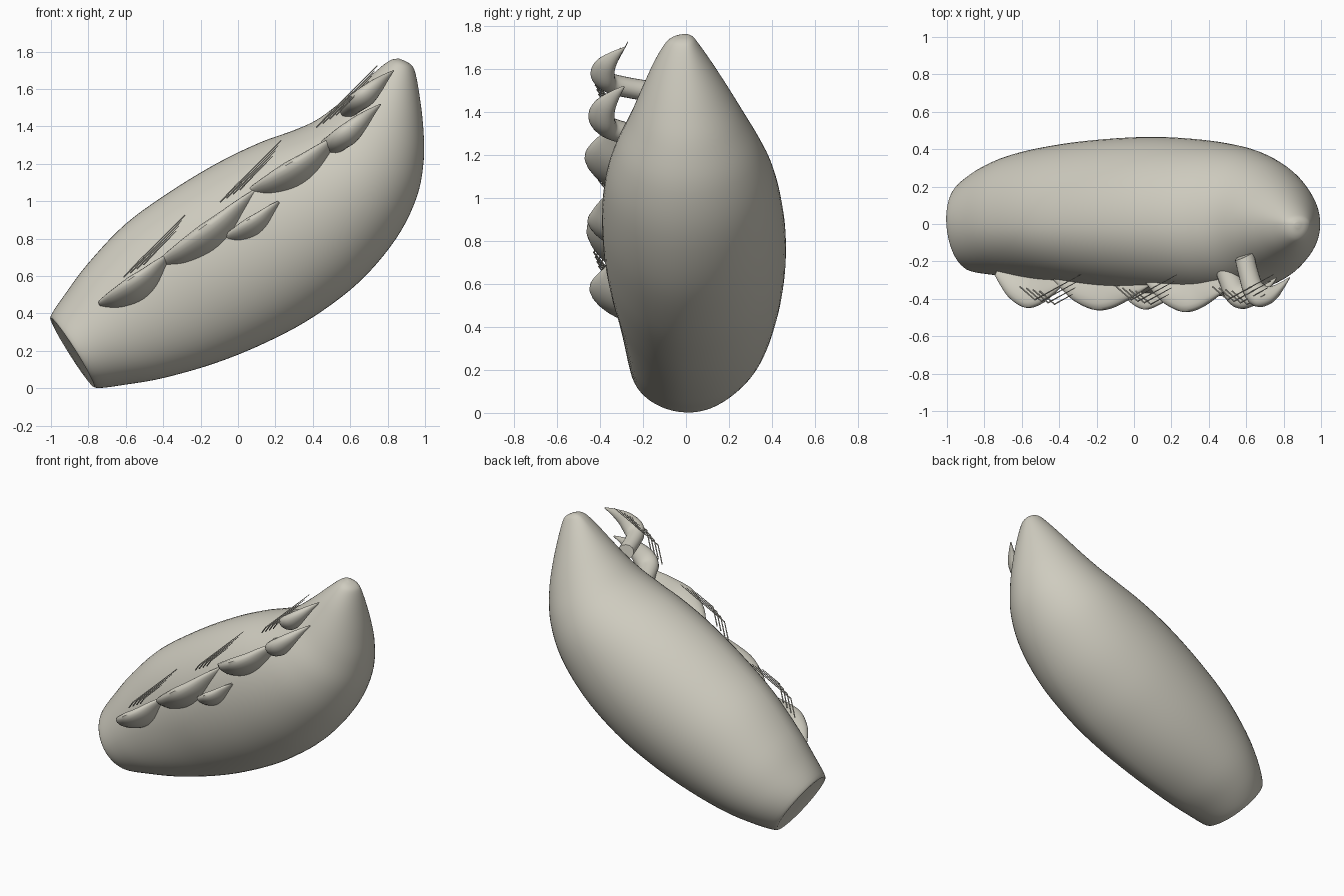
import bpy, bmesh, math
from mathutils import Vector as V

if "Cube" in bpy.data.objects:
    bpy.data.objects.remove(bpy.data.objects["Cube"])

mat = bpy.data.materials.new("warm_grey")
mat.diffuse_color = (0.62, 0.60, 0.52, 1)
mat.use_nodes = True
mat.node_tree.nodes["Principled BSDF"].inputs["Base Color"].default_value = mat.diffuse_color


def spline(rows, steps):
    """Catmull-Rom interpolation through rows of numbers."""
    out = []
    n = len(rows)
    for i in range(n - 1):
        a, b, c, d = rows[max(i - 1, 0)], rows[i], rows[i + 1], rows[min(i + 2, n - 1)]
        for s in range(steps):
            t = s / steps
            out.append([0.5 * (2 * q + (r - p) * t + (2 * p - 5 * q + 4 * r - w) * t * t
                               + (3 * q - p - 3 * r + w) * t ** 3)
                        for p, q, r, w in zip(a, b, c, d)])
    out.append(list(rows[-1]))
    return out


def skin(name, rings, angle=40):
    """Closed surface through a list of point rings."""
    bm = bmesh.new()
    loops = [[bm.verts.new(p) for p in ring] for ring in rings]
    n = len(loops[0])
    for a, b in zip(loops, loops[1:]):
        for i in range(n):
            j = (i + 1) % n
            bm.faces.new((a[i], a[j], b[j], b[i]))
    bm.faces.new(loops[0][::-1])
    bm.faces.new(loops[-1])
    bmesh.ops.recalc_face_normals(bm, faces=bm.faces)
    mesh = bpy.data.meshes.new(name)
    bm.to_mesh(mesh)
    bm.free()
    mesh.materials.append(mat)
    ob = bpy.data.objects.new(name, mesh)
    bpy.context.collection.objects.link(ob)
    bpy.ops.object.select_all(action='DESELECT')
    bpy.context.view_layer.objects.active = ob
    ob.select_set(True)
    bpy.ops.object.shade_smooth_by_angle(angle=math.radians(angle))
    return ob


def tube(name, points, radii, side, count, lean=0.0):
    """Round tube; side is roughly square to the path, lean pushes the upper edge outwards."""
    rings = []
    for i, (p, r) in enumerate(zip(points, radii)):
        t = (points[min(i + 1, len(points) - 1)] - points[max(i - 1, 0)]).normalized()
        b = (side - t * side.dot(t)).normalized()
        c = t.cross(b)
        ring = []
        for k in range(count):
            a = k * math.tau / count
            ring.append(p + r * (math.cos(a) * b + math.sin(a) * c)
                        + V((0, lean * r * math.cos(a), 0)))
        rings.append(ring)
    return skin(name, rings)


# Body sections: upper x, z, lower x, z, back reach, front reach
sections = [
    (-0.95, 0.315, -0.81, 0.085, 0.14, 0.15),
    (-0.985, 0.365, -0.78, 0.03, 0.20, 0.22),
    (-1.00, 0.39, -0.75, 0.002, 0.235, 0.253),
    (-0.92, 0.51, -0.60, 0.02, 0.315, 0.272),
    (-0.80, 0.67, -0.40, 0.055, 0.38, 0.29),
    (-0.60, 0.88, -0.12, 0.135, 0.43, 0.32),
    (-0.35, 1.06, 0.15, 0.245, 0.458, 0.36),
    (-0.10, 1.21, 0.40, 0.38, 0.465, 0.385),
    (0.12, 1.315, 0.65, 0.57, 0.447, 0.39),
    (0.30, 1.38, 0.845, 0.80, 0.41, 0.37),
    (0.42, 1.435, 0.955, 1.02, 0.35, 0.325),
    (0.53, 1.515, 0.993, 1.22, 0.272, 0.26),
    (0.63, 1.60, 0.99, 1.40, 0.195, 0.205),
    (0.72, 1.68, 0.97, 1.57, 0.118, 0.15),
    (0.785, 1.735, 0.947, 1.69, 0.06, 0.10),
    (0.825, 1.758, 0.925, 1.73, 0.035, 0.065),
    (0.86, 1.763, 0.89, 1.752, 0.01, 0.02),
]
axis = V((0.84, 0, 0.54))
rings = []
for n, (ux, uz, lx, lz, back, front) in enumerate(spline(sections, 5)):
    mid = V(((ux + lx) / 2, 0, (uz + lz) / 2))
    half = V((ux - lx, 0, uz - lz)) / 2
    skew = -0.12 * max(0, 1 - n / 25)   # the end face turns slightly to the front
    ring = []
    for k in range(64):
        a = k * math.tau / 64
        s = math.sin(a)
        y = s * (back if s > 0 else front)
        ring.append(mid + half * math.cos(a) + V((0, y, 0)) + axis * skew * y)
    rings.append(ring)
skin("body", rings, 100)

# Claw profiles: along, share of outward reach, sideways offset, radius
horn = [(0.12, 0.0, 0.40, 0.46), (0.20, 0.45, 0.38, 0.46), (0.30, 0.85, 0.36, 0.48),
        (0.45, 1.0, 0.34, 0.49), (0.64, 0.9, 0.22, 0.38), (0.83, 0.55, 0.10, 0.2),
        (1.0, 0.15, 0.02, 0.03)]
crescent = [(0.02, 0.0, 0.10, 0.13), (0.12, 0.3, 0.20, 0.28), (0.26, 0.72, 0.31, 0.42),
            (0.45, 1.0, 0.38, 0.51), (0.62, 0.93, 0.34, 0.45), (0.82, 0.5, 0.18, 0.27),
            (1.0, 0.0, 0.04, 0.07)]
# Rear end, tip, width, base y, outermost y, tip y, profile
claws = [
    ((0.53, 1.51), (0.83, 1.70), 0.11, -0.17, -0.445, -0.27, horn),
    ((0.42, 1.30), (0.76, 1.52), 0.12, -0.22, -0.455, -0.27, horn),
    ((0.05, 1.06), (0.52, 1.345), 0.165, -0.28, -0.467, -0.31, crescent),
    ((-0.44, 0.67), (0.09, 1.06), 0.175, -0.27, -0.458, -0.31, crescent),
    ((-0.08, 0.81), (0.215, 1.00), 0.12, -0.33, -0.455, -0.375, crescent),
    ((-0.75, 0.46), (-0.37, 0.72), 0.14, -0.25, -0.445, -0.30, crescent),
]
for n, (lo, tip, w, yb, yo, yt, profile) in enumerate(claws):
    lo, tip = V((lo[0], 0, lo[1])), V((tip[0], 0, tip[1]))
    run = tip - lo
    down = V((run.z, 0, -run.x)).normalized()
    lean = 0.4 if profile is horn else 0.9
    yc = yo + 0.49 * w * math.hypot(1, lean)
    pts, rad = [], []
    for u, reach, off, r in spline(profile, 5):
        y = yc + (1 - reach) * ((yb if u < 0.45 else yt) - yc)
        pts.append(lo + run * u + down * off * w + V((0, y, 0)))
        rad.append(r * w)
    tube(f"claw_{n + 1}", pts, rad, down, 20, lean)

# Three groups of four thin bent bristles
for g in range(3):
    for i in range(4):
        start = V((-0.61 + 0.515 * g, -0.335, 0.595 + 0.40 * g))
        root = start + V((0.035 * i, -0.008 * i, 0.022 * i))
        bend = root + V((0.08, -0.07, 0.085))
        reach = 0.245 - 0.05 * i
        end = bend + V((reach, 0.55 * reach, reach))
        tube(f"bristle_{g + 1}_{i + 1}", [root, bend, end], [0.004, 0.004, 0.002],
             V((0.7, 0, -0.7)), 6)
